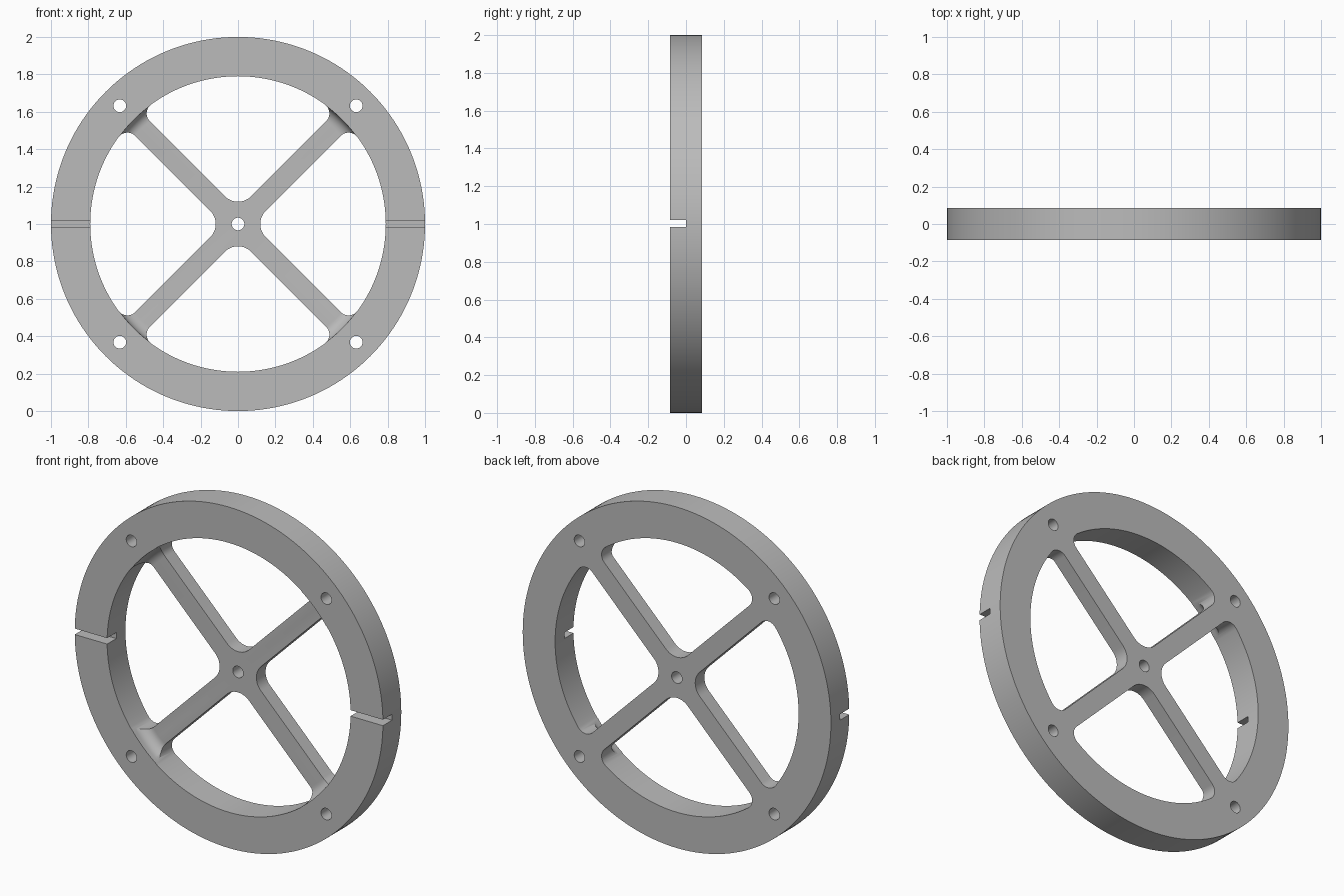
import bpy, bmesh
from math import sin, cos, asin, sqrt, pi, radians

cube = bpy.data.objects.get("Cube")
if cube:
    bpy.data.objects.remove(cube, do_unlink=True)

HALF = 0.085       # half thickness of the rim
INNER = 0.79       # inner radius of the rim
SPOKE = 0.055      # half width of a spoke
HUB_R = 0.10       # fillet between neighbouring spokes
END_R = 0.06       # fillet between spoke and rim
CENTRE = 1.0       # height of the axle

grey = bpy.data.materials.new("plain grey")
grey.use_nodes = True
colour = (0.5, 0.5, 0.5, 1)
grey.diffuse_color = colour
grey.node_tree.nodes["Principled BSDF"].inputs["Base Color"].default_value = colour


def loft(name, sections):
    """Solid through matching closed sections of (x, y, z) points."""
    bm = bmesh.new()
    loops = [[bm.verts.new(p) for p in s] for s in sections]
    n = len(loops[0])
    for a, b in zip(loops, loops[1:]):
        for i in range(n):
            j = (i + 1) % n
            bm.faces.new((a[i], a[j], b[j], b[i]))
    bm.faces.new(loops[0])
    bm.faces.new(loops[-1])
    bmesh.ops.recalc_face_normals(bm, faces=bm.faces[:])
    mesh = bpy.data.meshes.new(name)
    bm.to_mesh(mesh)
    bm.free()
    mesh.materials.append(grey)
    obj = bpy.data.objects.new(name, mesh)
    bpy.context.collection.objects.link(obj)
    return obj


def lathe(name, profile, x=0, z=CENTRE, n=128):
    """Round solid along y from (radius, y) pairs."""
    turn = [2 * pi * i / n for i in range(n)]
    return loft(name, [[(x + r * cos(t), y, z + r * sin(t)) for t in turn]
                       for r, y in profile])


def prism(name, outline, y0, y1):
    return loft(name, [[(x, y, z) for x, z in outline] for y in (y0, y1)])


def arc(cx, cz, r, a0, a1, n):
    steps = [a0 + (a1 - a0) * i / n for i in range(n + 1)]
    return [(cx + r * cos(a), cz + r * sin(a)) for a in steps]


def cut(body, cutter):
    cutter.hide_render = True
    mod = body.modifiers.new("cut", "BOOLEAN")
    mod.operation = "DIFFERENCE"
    mod.solver = "EXACT"
    mod.object = cutter
    bpy.ops.object.select_all(action="DESELECT")
    bpy.context.view_layer.objects.active = body
    body.select_set(True)
    bpy.ops.object.modifier_apply(modifier=mod.name)
    bpy.data.objects.remove(cutter, do_unlink=True)


# Solid disc
wheel = lathe("spoked_ring", [(1, -HALF), (1, HALF)], n=160)

# Front recess with a rounded bottom edge, leaving half-depth spokes
recess_r = INNER - 0.002
rounding = [(recess_r - END_R + END_R * cos(a), -END_R + END_R * sin(a))
            for a in [pi / 2 * i / 8 for i in range(9)]]
cut(wheel, lathe("recess_cutter", [(recess_r, -0.2)] + rounding))

# Four windows between the spokes
reach = INNER - END_R
phi = pi / 4 - asin((SPOKE + END_R) / reach)
ex, ez = reach * cos(phi), reach * sin(phi)
q = 3 * pi / 4
outline = (arc(0, 0, INNER, -phi, phi, 32)[:-1]
           + arc(ex, ez, END_R, phi, q, 10)
           + arc(sqrt(2) * (SPOKE + HUB_R), 0, HUB_R, q, q + pi / 2, 12)
           + arc(ex, -ez, END_R, q + pi / 2, 2 * pi - phi, 10)[:-1])
for k in range(4):
    c, s = cos(k * pi / 2), sin(k * pi / 2)
    turned = [(x * c - z * s, CENTRE + x * s + z * c) for x, z in outline]
    cut(wheel, prism("window_cutter", turned, -0.2, 0.2))

# Axle hole and four bolt holes
holes = [(0, 0)] + [(a, b) for a in (-0.632, 0.632) for b in (-0.632, 0.632)]
for x, z in holes:
    cut(wheel, lathe("hole_cutter", [(0.034, -0.2), (0.034, 0.2)],
                     x, CENTRE + z, 32))

# Narrow slots across the front of the rim at each side
for side in (-1, 1):
    a, b = 0.7 * side, 1.1 * side
    cut(wheel, prism("slot_cutter",
                     [(a, 0.985), (b, 0.985), (b, 1.02), (a, 1.02)], -0.2, 0))

wheel.select_set(True)
bpy.context.view_layer.objects.active = wheel
bpy.ops.object.shade_smooth_by_angle(angle=radians(30))
